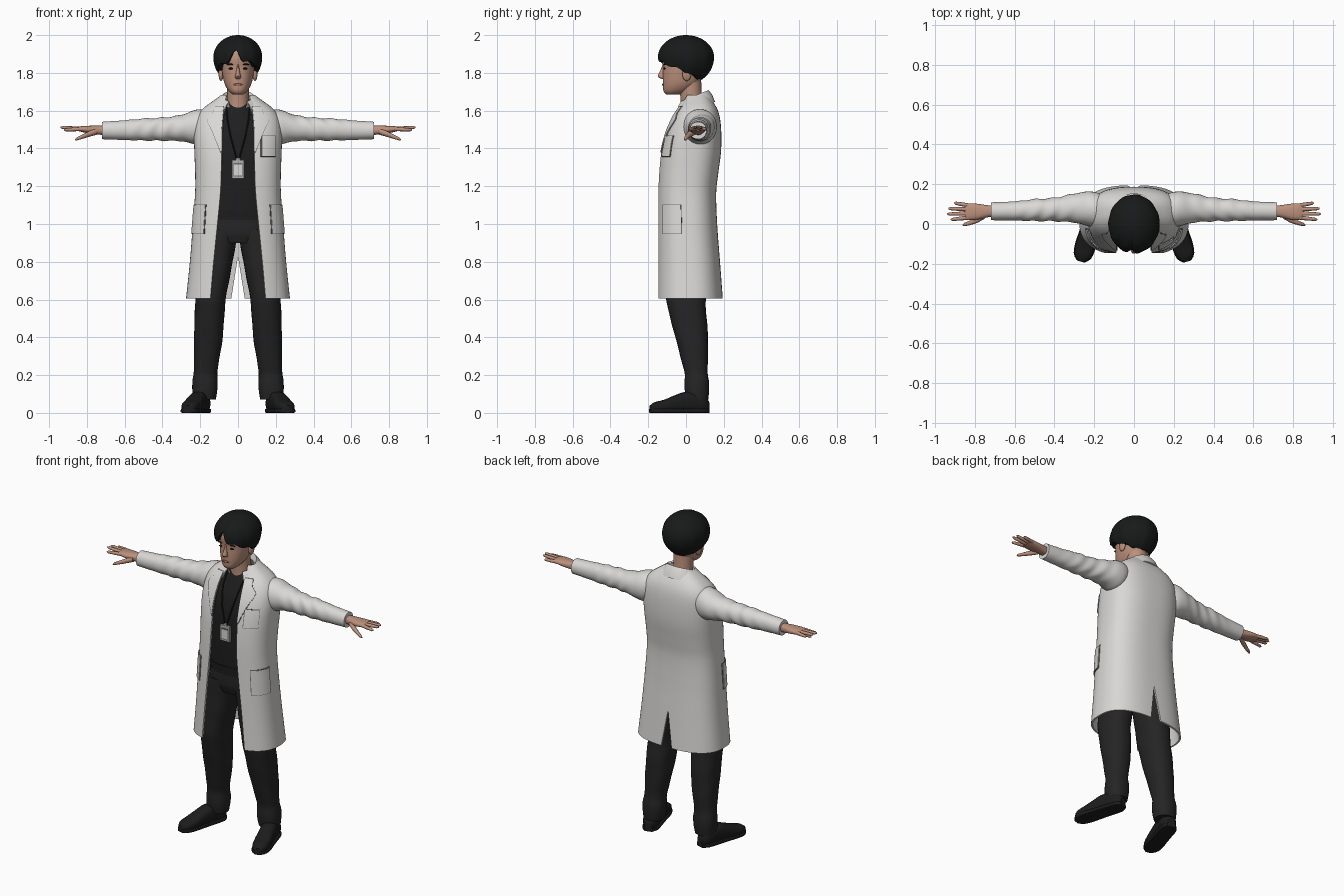
import bpy, bmesh
from math import sin, cos, pi, asin, exp, radians, atan2
from mathutils import Vector

cube = bpy.data.objects.get("Cube")
if cube:
    bpy.data.objects.remove(cube, do_unlink=True)


def material(name, r, g, b):
    m = bpy.data.materials.new(name)
    m.use_nodes = True
    m.diffuse_color = (r, g, b, 1)
    bsdf = m.node_tree.nodes["Principled BSDF"]
    bsdf.inputs["Base Color"].default_value = (r, g, b, 1)
    bsdf.inputs["Roughness"].default_value = 0.8
    return m


COAT = material("coat white", .70, .69, .67)
SEAM = material("seam grey", .16, .16, .16)
SHIRT = material("shirt black", .013, .013, .014)
TROUSER = material("trouser charcoal", .018, .018, .019)
SHOE = material("shoe black", .012, .012, .012)
HAIR = material("hair black", .009, .010, .010)
SKIN = material("skin", .50, .28, .20)
LIP = material("lip", .33, .15, .11)
BADGE = material("badge silver", .45, .45, .46)


# ---- helpers ----
def sample(rows, t):
    """Smooth interpolation in a table whose first column is the key."""
    last = len(rows) - 1
    i = max([k for k in range(last) if rows[k][0] <= t] or [0])
    a, b = rows[i], rows[i + 1]
    h = b[0] - a[0]
    f = min(max((t - a[0]) / h, 0), 1)

    def slope(j, c):
        lo, hi = rows[max(j - 1, 0)], rows[min(j + 1, last)]
        return (hi[c] - lo[c]) / (hi[0] - lo[0]) * h

    f2, f3 = f * f, f * f * f
    return [a[c] * (2*f3 - 3*f2 + 1) + b[c] * (3*f2 - 2*f3)
            + slope(i, c) * (f3 - 2*f2 + f) + slope(i + 1, c) * (f3 - f2)
            for c in range(1, len(a))]


def steps(lo, hi, n):
    return [lo + (hi - lo) * i / n for i in range(n + 1)]


def power(v, n):
    return (1 if v >= 0 else -1) * abs(v) ** (2 / n)


def ring(c, u, v, n=2, k=28, wob=lambda a: 0):
    c, u, v = Vector(c), Vector(u), Vector(v)
    angles = [2 * pi * i / k for i in range(k)]
    return [c + (u * power(cos(a), n) + v * power(sin(a), n)) * (1 + wob(a)) for a in angles]


def finish(name, bm, mat, mirror=False, thick=0):
    bmesh.ops.recalc_face_normals(bm, faces=bm.faces)
    me = bpy.data.meshes.new(name)
    bm.to_mesh(me)
    bm.free()
    me.materials.append(mat)
    ob = bpy.data.objects.new(name, me)
    bpy.context.collection.objects.link(ob)
    if mirror:
        ob.modifiers.new("Mirror", 'MIRROR')
    if thick:
        s = ob.modifiers.new("Solidify", 'SOLIDIFY')
        s.thickness, s.offset = thick, 0
    bpy.ops.object.select_all(action='DESELECT')
    ob.select_set(True)
    bpy.context.view_layer.objects.active = ob
    bpy.ops.object.convert(target='MESH')
    bpy.ops.object.shade_smooth_by_angle(angle=radians(45))
    return ob


def loft(name, rings, mat, mirror=False, closed=True, thick=0):
    bm = bmesh.new()
    rows = [[bm.verts.new(p) for p in r] for r in rings]
    n = len(rows[0])
    for r, s in zip(rows, rows[1:]):
        for i in range(n if closed else n - 1):
            j = (i + 1) % n
            bm.faces.new((r[i], r[j], s[j], s[i]))
    if closed:
        bm.faces.new(rows[0])
        bm.faces.new(rows[-1])
    return finish(name, bm, mat, mirror, thick)


def body(name, rows, mat, n=2.4, count=24):
    """Upright centred form from (z, half width, front y, back y)."""
    rings = []
    for z in steps(rows[0][0], rows[-1][0], count):
        a, f, b = sample(rows, z)
        rings.append(ring((0, (f + b) / 2, z), (a, 0, 0), (0, (b - f) / 2, 0), n, 40))
    return loft(name, rings, mat)


def rod(name, pts, mat, upright=False, mirror=True, k=12):
    """Thin tube through (x, y, z, radius) points."""
    side = (1, 0, 0) if upright else (0, 0, 1)
    return loft(name, [ring(p[:3], Vector(side) * p[3], (0, p[3], 0), 2, k) for p in pts], mat, mirror)


def blob(name, loc, size, mat, mirror=False):
    bm = bmesh.new()
    bmesh.ops.create_uvsphere(bm, u_segments=20, v_segments=12, radius=1)
    for v in bm.verts:
        v.co = Vector(loc) + v.co * Vector(size)
    return finish(name, bm, mat, mirror)


def box(name, loc, size, mat):
    bm = bmesh.new()
    bmesh.ops.create_cube(bm, size=1)
    for v in bm.verts:
        v.co = Vector(loc) + v.co * Vector(size)
    return finish(name, bm, mat)


# ---- coat: z, half width, front y, back y, opening half width ----
COAT_ROWS = [(.605, .270, -.155, .190, .145), (.8, .250, -.152, .175, .128), (1.0, .234, -.150, .160, .108),
             (1.17, .222, -.147, .155, .092), (1.27, .222, -.142, .166, .088), (1.38, .226, -.130, .180, .086),
             (1.48, .228, -.105, .182, .085), (1.56, .215, -.070, .175, .080), (1.61, .180, -.040, .160, .074),
             (1.65, .125, -.012, .135, .066), (1.68, .085, .0, .115, .06)]
POW = 2.6


def coat_angle(x, z):
    return asin(min(1, max(x, 0) / sample(COAT_ROWS, z)[0]) ** (POW / 2))


def coat_point(th, z, off=0):
    a, f, b, _ = sample(COAT_ROWS, z)
    return Vector((a * power(max(sin(th), 0), POW) + off * sin(th),
                   (f + b) / 2 - (b - f) / 2 * power(cos(th), POW) - off * cos(th), z))


def opening(z):
    return coat_angle(sample(COAT_ROWS, z)[3], z)


def coat_end(z):
    return pi - coat_angle(.035 * max(0, .83 - z) / .22, z)


loft("coat_body", [[coat_point(t, z) for t in steps(opening(z), coat_end(z), 44)]
                   for z in steps(.605, 1.68, 48)], COAT, mirror=True, closed=False, thick=.01)


def patch(name, edges, z0, z1, mirror=True):
    """Flat piece laid on the coat, with a darker stitched border below it."""
    for label, off, grow, mat in ((name, .008, 0, COAT), (name + "_seam", .005, 1, SEAM)):
        dz, dt = .004 * grow, .02 * grow
        rows = []
        for z in steps(z0 - dz, z1 + dz, 14):
            lo, hi = edges(min(max(z, z0), z1))
            rows.append([coat_point(t, z, off) for t in steps(lo - dt, hi + dt, 8)])
        loft(label, rows, mat, mirror, closed=False, thick=.006)


LAPEL = [(1.38, .002), (1.48, .042), (1.56, .078), (1.575, .055), (1.585, .05), (1.62, .045)]
patch("lapels", lambda z: (opening(z), coat_angle(sample(COAT_ROWS, z)[3] + sample(LAPEL, z)[0], z)), 1.38, 1.62)
patch("side_pockets", lambda z: (.74, 1.45), .95, 1.1)
patch("chest_pocket", lambda z: (coat_angle(.122, z), coat_angle(.192, z)), 1.36, 1.465, mirror=False)


# Turned collar: half width, depth, centre y, front z, back z
def collar_row(a, r, yc, front, back):
    return [Vector((a * sin(t), yc - r * cos(t), front + (back - front) * (1 - cos(t)) / 2))
            for t in steps(.62, pi, 20)]


loft("coat_collar", [collar_row(.128, .110, .040, 1.580, 1.645), collar_row(.104, .094, .040, 1.62, 1.685),
                     collar_row(.084, .080, .040, 1.64, 1.705), collar_row(.076, .072, .038, 1.61, 1.67)],
     COAT, mirror=True, closed=False, thick=.008)

# Sleeves with soft folds: x, centre y, centre z, half depth, half height
SLEEVE = [(.14, .07, 1.53, .07, .07), (.21, .075, 1.515, .088, .092), (.30, .08, 1.508, .073, .070),
          (.40, .073, 1.502, .059, .061), (.5, .07, 1.5, .055, .058), (.6, .066, 1.497, .048, .052),
          (.72, .064, 1.495, .045, .046)]
rings = []
for x in steps(.14, .72, 60):
    cy, cz, ry, rz = sample(SLEEVE, x)
    fold = .05 * exp(-((x - .43) / .14) ** 2)
    rings.append(ring((x, cy, cz), (0, ry, 0), (0, 0, rz), 2.1, 32,
                      lambda a: fold * sin(75 * x + 2.5 * sin(a) + 2 * cos(a))))
loft("sleeves", rings, COAT, mirror=True)

# ---- hands ----
PALM = [(.68, .064, 1.495, .026, .024), (.735, .064, 1.497, .03, .024), (.79, .062, 1.5, .040, .020),
        (.83, .062, 1.503, .041, .015), (.85, .062, 1.503, .034, .010)]
rings = []
for x in steps(.68, .85, 12):
    cy, cz, ry, rz = sample(PALM, x)
    rings.append(ring((x, cy, cz), (0, ry, 0), (0, 0, rz), 2.4))
loft("palms", rings, SKIN, mirror=True)
for label, base, tip in (("index", .033, (.922, .022, 1.498)), ("middle", .053, (.94, .05, 1.512)),
                         ("ring", .073, (.934, .078, 1.512)), ("little", .092, (.905, .106, 1.503))):
    a, b = Vector((.825, base, 1.503)), Vector(tip)
    rod(label + "_fingers", [(*a.lerp(b, f), r) for f, r in ((0, .011), (.5, .010), (.9, .008), (1, .003))], SKIN)
rod("thumbs", [(.75, .045, 1.49, .018), (.79, .02, 1.476, .015), (.83, .004, 1.46, .011),
               (.855, -.003, 1.45, .008), (.862, -.005, 1.447, .003)], SKIN)

# ---- shirt, hips and belt ----
body("shirt", [(1.02, .172, -.108, .12), (1.2, .17, -.112, .13), (1.4, .185, -.106, .15), (1.5, .18, -.085, .15),
               (1.57, .13, -.052, .135), (1.61, .08, -.032, .105), (1.65, .064, -.008, .095)], SHIRT)
body("hips", [(.9, .14, -.09, .11), (.95, .175, -.105, .12), (1.05, .17, -.104, .12)], TROUSER)
body("belt", [(1.035, .175, -.112, .125), (1.075, .175, -.113, .125)], SHOE, count=2)

# Legs: z, centre x, centre y, half width, half depth
LEG = [(.07, .178, .06, .060, .058), (.12, .176, .058, .067, .064), (.185, .174, .056, .066, .064),
       (.2, .173, .055, .061, .060), (.4, .157, .030, .076, .086), (.6, .145, .0, .080, .104),
       (.8, .118, .004, .090, .108), (.97, .088, .006, .088, .108)]
rings = []
for z in steps(.07, .97, 44):
    cx, cy, rx, ry = sample(LEG, z)
    rings.append(ring((cx, cy, z), (rx, 0, 0), (0, ry, 0), 2.3, 32,
                      lambda a: .012 * sin(38 * z + 3 * sin(a))))
loft("trouser_legs", rings, TROUSER, mirror=True)

# Shoes: distance from heel, half width, height
SHOE_ROWS = [(0, .022, .06), (.03, .042, .09), (.12, .046, .108), (.18, .047, .09), (.24, .049, .066),
             (.295, .040, .052), (.32, .016, .036)]
heel, ahead, across = Vector((.178, .118, 0)), Vector((.28, -.96, 0)), Vector((.96, .28, 0))
upper, sole = [], []
for s in steps(0, .32, 20):
    w, h = sample(SHOE_ROWS, s)
    mid = heel + ahead * s
    upper.append(ring(mid + Vector((0, 0, h / 2 + .004)), across * w, (0, 0, h / 2), 2.7))
    sole.append(ring(mid + Vector((0, 0, .011)), across * (w + .004), (0, 0, .011), 7))
loft("shoe_uppers", upper, SHOE, mirror=True)
loft("shoe_soles", sole, SHOE, mirror=True)

# ---- head and face ----
HEAD = [(1.685, .026, -.103, -.04), (1.70, .046, -.118, .01), (1.735, .068, -.122, .06), (1.78, .080, -.123, .09),
        (1.83, .086, -.122, .11), (1.88, .086, -.126, .12), (1.93, .078, -.108, .105), (1.955, .05, -.07, .07)]
body("head", HEAD, SKIN, 2.2, 28)
rod("neck", [(0, .035, 1.58, .064), (0, .03, 1.64, .058), (0, .026, 1.69, .057), (0, .02, 1.77, .06)],
    SKIN, True, False, 28)


def face(x, z):
    a, f, b = sample(HEAD, z)
    return (x, (f + b) / 2 - (b - f) / 2 * (1 - (x / a) ** 2.2) ** (1 / 2.2), z)


NOSE = [(1.767, .010, -.126), (1.777, .017, -.147), (1.79, .013, -.147), (1.82, .008, -.133), (1.845, .007, -.124)]
rings = []
for z in steps(1.767, 1.845, 10):
    w, tip = sample(NOSE, z)
    rings.append(ring((0, tip + .018, z), (w, 0, 0), (0, .018, 0), 2, 16))
loft("nose", rings, SKIN)
blob("eyes", face(.036, 1.823), (.016, .005, .005), HAIR, True)
blob("eyebrows", face(.038, 1.845), (.024, .006, .004), HAIR, True)
blob("lips", face(0, 1.738), (.024, .005, .006), LIP)
blob("ears", (.09, .004, 1.795), (.013, .024, .038), SKIN, True)


# Hair cap with a parted fringe and soft locks
def hair_point(phi, t, pull=1):
    part = phi + .1
    limit = 124 - 26 * cos(phi) - 24 * exp(-(part / .2) ** 2) + 3 * sin(9 * phi)
    th = radians(limit) * t
    r = sin(th) * pull * (1 + .014 * t * sin(11 * phi)) * (1 - .07 * exp(-(part / .11) ** 2))
    lift = (.116 if cos(th) > 0 else .145) * cos(th)
    return Vector((.129 * r * sin(phi), -.148 * r * cos(phi), 1.884 + lift))


turn = steps(-pi, pi, 72)[:-1]
rings = [[hair_point(p, t) for p in turn] for t in steps(.02, 1, 22)]
rings.append([hair_point(p, 1, .6) for p in turn])
loft("hair", rings, HAIR)

# ---- lanyard and badge ----
rod("lanyard", [(.064, -.005, 1.635, .004), (.056, -.072, 1.55, .004), (.036, -.108, 1.45, .004),
                (.004, -.122, 1.335, .004)], SHOE, True)
box("badge_frame", (0, -.122, 1.29), (.066, .014, .096), BADGE)
box("badge_window", (0, -.130, 1.287), (.050, .004, .070), SEAM)
box("badge_card", (0, -.132, 1.287), (.040, .004, .058), COAT)
box("badge_clip", (0, -.122, 1.342), (.02, .012, .016), BADGE)
